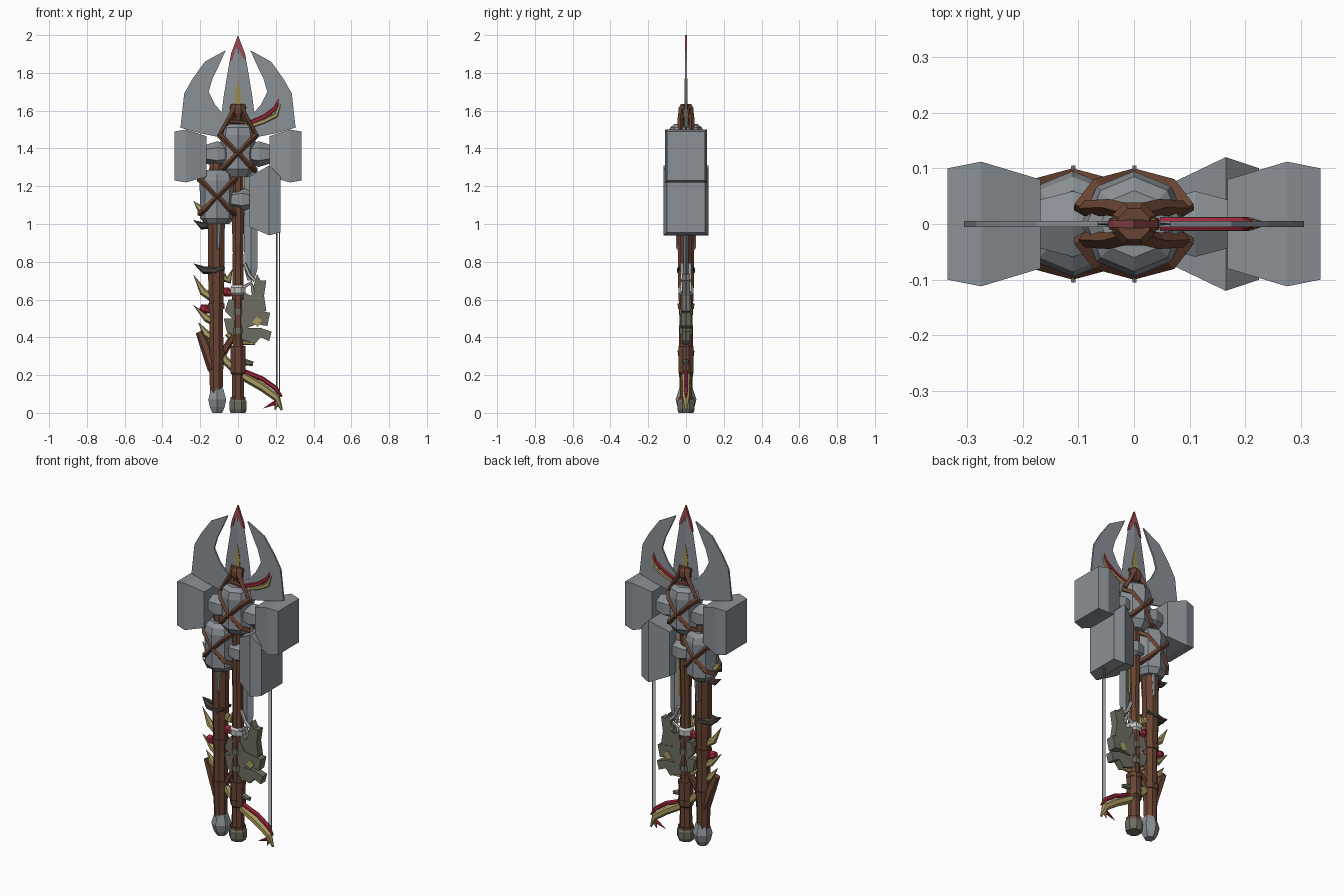
import bpy, bmesh, math
from mathutils import Vector

if "Cube" in bpy.data.objects:
    bpy.data.objects.remove(bpy.data.objects["Cube"])


def material(name, r, g, b):
    m = bpy.data.materials.new(name)
    m.use_nodes = True
    m.diffuse_color = (r, g, b, 1)
    m.node_tree.nodes["Principled BSDF"].inputs["Base Color"].default_value = (r, g, b, 1)
    return m


STEEL = material("steel grey", .255, .28, .305)
WOOD = material("wood brown", .14, .057, .033)
OLIVE = material("olive stone", .155, .155, .122)
TAN = material("bone tan", .40, .33, .12)
RED = material("dark red", .36, .02, .045)
TIP = material("faded red", .34, .07, .075)
DARK = material("dark horn", .06, .048, .042)
PALE = material("pale wrap", .55, .55, .53)
GOLD = material("dull gold", .34, .27, .08)


def finish(name, bm, mat):
    bmesh.ops.recalc_face_normals(bm, faces=bm.faces)
    me = bpy.data.meshes.new(name)
    bm.to_mesh(me)
    bm.free()
    me.materials.append(mat)
    ob = bpy.data.objects.new(name, me)
    bpy.context.collection.objects.link(ob)


def loft(name, loops, mat):
    """Skin a list of equal point loops and cap both ends."""
    bm = bmesh.new()
    rings = [[bm.verts.new(p) for p in loop] for loop in loops]
    n = len(rings[0])
    for a, b in zip(rings, rings[1:]):
        for i in range(n):
            j = (i + 1) % n
            bm.faces.new((a[i], a[j], b[j], b[i]))
    bm.faces.new(rings[0])
    bm.faces.new(rings[-1])
    finish(name, bm, mat)


def turned(name, x, rows, mat, sides=8, turn=.5):
    """Faceted upright part from (z, radius) rows."""
    angles = [math.tau * (i + turn) / sides for i in range(sides)]
    loft(name, [[(x + r * math.cos(a), r * math.sin(a), z) for a in angles] for z, r in rows], mat)


def block(name, rows):
    """Tapered block along x from (x, half depth, low, high) rows."""
    loft(name, [[(x, -d, lo), (x, d, lo), (x, d, hi), (x, -d, hi)] for x, d, lo, hi in rows], STEEL)


def tube(name, points, radii, mat, sides=6):
    """Faceted rod along (x, y, z) points."""
    pts = [Vector(p) for p in points]
    loops = []
    for i, p in enumerate(pts):
        d = (pts[min(i + 1, len(pts) - 1)] - pts[max(i - 1, 0)]).normalized()
        u = d.cross(Vector((0, 1, 0))).normalized()
        v = d.cross(u)
        loops.append([p + radii[i] * (math.cos(a) * u + math.sin(a) * v)
                      for a in (math.tau * k / sides for k in range(sides))])
    loft(name, loops, mat)


def flat_rod(name, xz, radii, mat, y=0):
    tube(name, [(x, y, z) for x, z in xz], radii, mat)


def plate(name, outline, depth, mat, y=0):
    """Upright plate of half thickness depth from an x, z outline."""
    loft(name, [[(x, y + s * depth, z) for x, z in outline] for s in (-1, 1)], mat)


def diamond_blade(name, x, rows, depth):
    loft(name, [[(x - w, 0, z), (x, -depth, z), (x + w, 0, z), (x, depth, z)] for z, w in rows], STEEL)


# Shafts and pommels
turned("main_shaft", 0, [(.05, .036), (.2, .034), (.21, .042), (.34, .042), (.36, .03), (.6, .034),
                         (.85, .03), (1.05, .036), (1.3, .03), (1.58, .028)], WOOD)
turned("side_shaft", -.115, [(.1, .036), (.3, .042), (.5, .038), (.7, .046), (.95, .048),
                             (1.05, .05), (1.3, .04), (1.35, .03)], WOOD)
turned("main_pommel", 0, [(0, .042), (.02, .05), (.06, .05), (.08, .036)], OLIVE)
turned("side_pommel", -.11, [(0, .03), (.03, .045), (.07, .055), (.13, .036)], STEEL, 6)
turned("top_collar", 0, [(1.56, .03), (1.585, .042), (1.615, .042), (1.635, .03)], WOOD)
for z in (.06, .22, .33):
    turned("shaft_band", 0, [(z, .044), (z + .025, .044)], WOOD)
for z in (.42, .52):
    turned("grip_ring", 0, [(z, .036), (z + .03, .036)], OLIVE)
turned("pale_binding", 0, [(.62, .03), (.635, .044), (.665, .044), (.68, .03)], PALE)

# Centre blade with a coloured tip and inlay
diamond_blade("centre_blade", 0, [(1.48, .05), (1.6, .085), (1.68, .075), (1.86, .045),
                                  (1.9, .034), (1.99, .002)], .006)
plate("blade_tip", [(-.047, 1.85), (-.03, 1.87), (-.012, 1.93), (.004, 1.925), (.026, 1.88),
                    (.044, 1.87), (.036, 1.905), (0, 2), (-.036, 1.905)], .0065, TIP)
for s in (-1, 1):
    plate("blade_inlay", [(-.014, 1.62), (.014, 1.62), (.018, 1.68), (0, 1.77), (-.018, 1.68)],
          .002, GOLD, s * .006)

# Curved outer blades
horn = [(-.065, 1.92), (-.175, 1.86), (-.24, 1.77), (-.285, 1.69), (-.305, 1.51), (-.2, 1.48),
        (-.1, 1.46), (-.03, 1.48), (-.03, 1.56), (-.075, 1.58), (-.12, 1.63), (-.155, 1.7),
        (-.135, 1.77), (-.11, 1.82)]
for side, s in (("right", 1), ("left", -1)):
    plate(side + "_curved_blade", [(s * x, z) for x, z in horn], .005, STEEL)
    # Upper hammer faces and their arms
    block(side + "_hammer_face", [(s * .335, .1, 1.23, 1.49), (s * .275, .112, 1.22, 1.5),
                                  (s * .168, .08, 1.25, 1.465)])
    tube(side + "_hammer_arm", [(s * .05, 0, 1.37), (s * .11, 0, 1.37), (s * .17, 0, 1.37)],
         [.05, .068, .05], STEEL)

# Hammer heads and lower hammer face
turned("upper_head", 0, [(1.25, .06), (1.29, .09), (1.37, .087), (1.47, .095), (1.51, .085), (1.53, .06)], STEEL, 8, 0)
turned("lower_head", -.11, [(1.0, .065), (1.03, .09), (1.12, .09), (1.23, .095), (1.265, .085),
                            (1.285, .06)], STEEL, 8, 0)
tube("lower_arm", [(-.04, 0, 1.13), (.02, 0, 1.13), (.08, 0, 1.13)], [.045, .065, .045], STEEL)
block("lower_hammer_face", [(.06, .07, .985, 1.25), (.165, .12, .94, 1.31), (.225, .1, .955, 1.25)])

# Crossed straps with studs, front and back
for part, cx, cz in (("upper", 0, 1.375), ("lower", -.11, 1.145)):
    for y in (-1, 1):
        for s in (-1, 1):
            tube(part + "_strap", [(cx - s * .094, y * .025, cz - .092), (cx - s * .066, y * .066, cz - .068),
                                   (cx, y * .084, cz), (cx + s * .068, y * .066, cz + .07),
                                   (cx + s * .098, y * .025, cz + .095)], [.016] * 5, WOOD, 4)
        tube(part + "_stud", [(cx, y * .09, cz), (cx + .001, y * .105, cz)], [.006, .004], STEEL)
for s in (-1, 1):
    for y in (-1, 1):
        tube("top_binding", [(s * .015, y * .022, 1.61), (s * .045, y * .03, 1.555),
                             (s * .088, y * .028, 1.48)], [.016, .015, .014], WOOD, 4)
    flat_rod("collar_peg", [(0, 1.61), (s * .042, 1.625)], [.016, .012], WOOD)
    flat_rod("top_crosspiece", [(-.05, 1.545), (.05, 1.535)], [.011, .011], WOOD, s * .028)

# Hanging sword
diamond_blade("sword_blade", .068, [(.7, .018), (.76, .034), (1.0, .036), (1.3, .03)], .012)
plate("sword_inlay", [(.032, .85), (.046, .85), (.046, 1.25), (.032, 1.25)], .004, GOLD, .006)
for xz in ([(.035, .79), (.06, .73), (.09, .7)], [(.02, .66), (.07, .69), (.08, .64)]):
    for y in (-.02, .02):
        flat_rod("pale_bar", xz, [.01] * 3, PALE, y)

# Jagged guard
plate("guard_upper", [(.03, .64), (.07, .62), (.085, .68), (.1, .735), (.12, .7), (.15, .7), (.138, .62),
                      (.15, .54), (.11, .52), (.03, .54)], .022, OLIVE)
plate("guard_middle", [(-.05, .6), (.03, .6), (.06, .55), (.17, .53), (.155, .46), (.1, .47), (.05, .45),
                       (-.02, .49), (-.07, .54)], .026, OLIVE)
plate("guard_lower", [(-.075, .5), (-.03, .5), (.05, .45), (.12, .45), (.178, .43), (.165, .38),
                      (.12, .4), (.09, .365), (.03, .385), (-.06, .43)], .022, OLIVE)
for s in (-1, 1):
    plate("guard_bone", [(.075, .48), (.1, .51), (.125, .49), (.105, .455)], .003, TAN, s * .027)
flat_rod("lower_bone", [(-.06, .42), (.0, .375), (.09, .365)], [.014, .018, .006], TAN)
flat_rod("guard_peg", [(.03, .27), (.08, .26)], [.018, .012], OLIVE)

# Bow limbs: bone with red lining, and the double string
flat_rod("lower_bow_limb", [(-.12, .35), (-.06, .27), (.02, .2), (.13, .135), (.205, .08), (.232, .015)],
         [.014, .022, .024, .022, .02, .006], TAN)
flat_rod("lower_bow_lining", [(.03, .22), (.13, .18), (.2, .13), (.232, .085)], [.013, .013, .013, .005], RED)
flat_rod("lower_bow_spike", [(.21, .06), (.135, .025)], [.014, .001], RED)
flat_rod("lower_bow_barb", [(.21, .06), (.195, .015)], [.015, .002], TAN)
flat_rod("upper_bow_limb", [(.04, 1.51), (.14, 1.545), (.2, 1.575), (.225, 1.64)], [.014, .015, .015, .007], TAN)
flat_rod("upper_bow_lining", [(.05, 1.53), (.14, 1.568), (.2, 1.615), (.22, 1.68)], [.014, .014, .013, .003], RED)
flat_rod("upper_bow_spike", [(.17, 1.575), (.235, 1.56)], [.01, .001], WOOD)
for x in (.205, .22):
    flat_rod("bow_string", [(x, .08), (x, .97)], [.0035, .0035], STEEL)

# Branch stubs and spikes along the side shaft
flat_rod("lower_branch", [(-.205, .43), (-.175, .36), (-.13, .24), (-.1, .18)], [.02, .028, .034, .02], WOOD)
flat_rod("right_branch", [(-.1, .28), (-.03, .4), (-.01, .46)], [.02, .018, .01], WOOD)
for y in (-.03, .03):
    tube("dark_spike", [(-.07, y, .77), (-.12, y, .755), (-.18, y * .6, .755), (-.235, 0, .79)],
         [.008, .022, .02, .001], DARK)
spikes = [[(-.12, .6), (-.185, .64), (-.235, .73)], [(-.1, .47), (-.165, .5), (-.235, .57)],
          [(-.12, .39), (-.17, .42), (-.21, .48)], [(-.15, 1.0), (-.19, .99), (-.235, 1.02)],
          [(-.16, 1.07), (-.2, 1.08), (-.235, 1.12)], [(-.08, .72), (-.05, .7), (-.03, .76)]]
for i, path in enumerate(spikes):
    flat_rod("bone_spike", path, [.024, .02, .001], DARK if i == 3 else TAN)
for x, z in ((-.175, .55), (-.06, .64)):
    flat_rod("red_knot", [(x - .025, z + .012), (x, z), (x + .03, z - .01)], [.014, .027, .014], RED)
for z in (.3, .55, .92):
    turned("side_shaft_band", -.115, [(z, .046), (z + .03, .048)], WOOD)
for y in (-.045, .045):
    flat_rod("chain", [(-.1, 1.0), (-.105, .87)], [.012, .008], STEEL, y)
